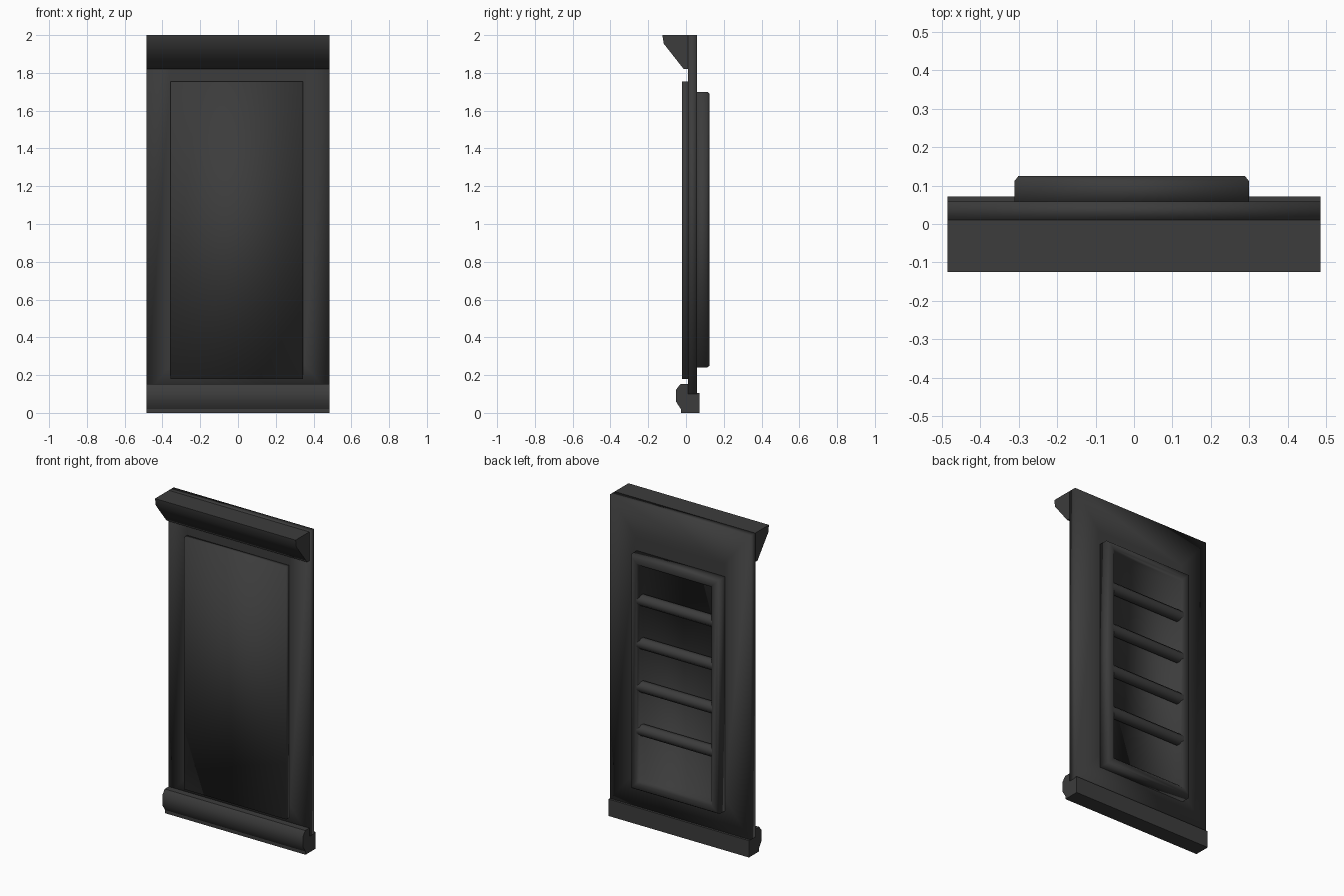
import bpy, bmesh, math
from mathutils import Matrix

cube = bpy.data.objects.get("Cube")
if cube:
    bpy.data.objects.remove(cube, do_unlink=True)

# Single dark paint
paint = bpy.data.materials.new("charcoal_paint")
paint.use_nodes = True
COLOUR = (0.045, 0.045, 0.045, 1)
paint.diffuse_color = COLOUR
bsdf = paint.node_tree.nodes["Principled BSDF"]
bsdf.inputs["Base Color"].default_value = COLOUR
bsdf.inputs["Roughness"].default_value = 0.6

HALF_WIDTH = 0.485
CENTRE_X = -0.006   # front panel and rear frame sit slightly off centre


def finish(name, bm, angle=180):
    bmesh.ops.recalc_face_normals(bm, faces=bm.faces)
    mesh = bpy.data.meshes.new(name)
    bm.to_mesh(mesh)
    bm.free()
    mesh.materials.append(paint)
    obj = bpy.data.objects.new(name, mesh)
    bpy.context.collection.objects.link(obj)
    bpy.ops.object.select_all(action='DESELECT')
    obj.select_set(True)
    bpy.context.view_layer.objects.active = obj
    bpy.ops.object.shade_smooth_by_angle(angle=math.radians(angle))
    return obj


def ring_stack(name, centre, rings, angle=180):
    """Join nested rectangles (half width, half height, y) and cap both ends."""
    bm = bmesh.new()
    cx, cz = centre
    loops = [[bm.verts.new((cx + sx * w, y, cz + sz * h))
              for sx, sz in ((-1, -1), (1, -1), (1, 1), (-1, 1))]
             for w, h, y in rings]
    for a, b in zip(loops, loops[1:]):
        for i in range(4):
            j = (i + 1) % 4
            bm.faces.new((a[i], a[j], b[j], b[i]))
    bm.faces.new(loops[0])
    bm.faces.new(loops[-1])
    return finish(name, bm, angle)


def extrude_profile(name, profile, angle):
    """Sweep a (y, z) side profile across the full width."""
    bm = bmesh.new()
    ends = [[bm.verts.new((x, y, z)) for y, z in profile]
            for x in (-HALF_WIDTH, HALF_WIDTH)]
    n = len(profile)
    for i in range(n):
        j = (i + 1) % n
        bm.faces.new((ends[0][i], ends[0][j], ends[1][j], ends[1][i]))
    for end in ends:
        bm.faces.new(end)
    return finish(name, bm, angle)


# Main board, its rear face divided around the frame
ring_stack("main_board", (0, 1.05), [
    (0.35, 0.79, 0.01), (HALF_WIDTH, 0.95, 0.01),
    (HALF_WIDTH, 0.95, 0.058), (0.305, 0.73, 0.058)])

# Raised front panel
ring_stack("front_panel", (CENTRE_X, 0.967), [
    (0.351, 0.787, 0.012), (0.351, 0.787, -0.02)])

# Rear frame with chamfered lip and recessed floor
ring_stack("rear_frame", (CENTRE_X, 0.97), [
    (0.305, 0.73, 0.05), (0.305, 0.73, 0.112), (0.295, 0.72, 0.125),
    (0.262, 0.687, 0.125), (0.247, 0.672, 0.112), (0.247, 0.672, 0.062)])

# Horizontal slats across the rear recess
for i in range(4):
    bm = bmesh.new()
    bmesh.ops.create_cone(
        bm, cap_ends=True, segments=8, radius1=0.035, radius2=0.035, depth=0.52,
        matrix=Matrix.Translation((CENTRE_X, 0.091, 0.61 + 0.27 * i))
        @ Matrix.Rotation(math.pi / 2, 4, 'Y') @ Matrix.Rotation(math.pi / 8, 4, 'Z'))
    finish(f"rear_slat_{i + 1}", bm, 60)

# Overhanging top ledge
extrude_profile("top_ledge", [
    (0.01, 2), (-0.125, 2), (-0.118, 1.955), (-0.012, 1.82), (0.01, 1.82)], 60)

# Bottom sill and its rounded front nose
extrude_profile("bottom_sill", [
    (-0.027, 0), (0.072, 0), (0.072, 0.105), (-0.027, 0.105)], 30)
extrude_profile("sill_nose", [
    (-0.027, 0.02), (0.01, 0.02), (0.01, 0.152), (-0.03, 0.152),
    (-0.053, 0.122), (-0.053, 0.06)], 40)
